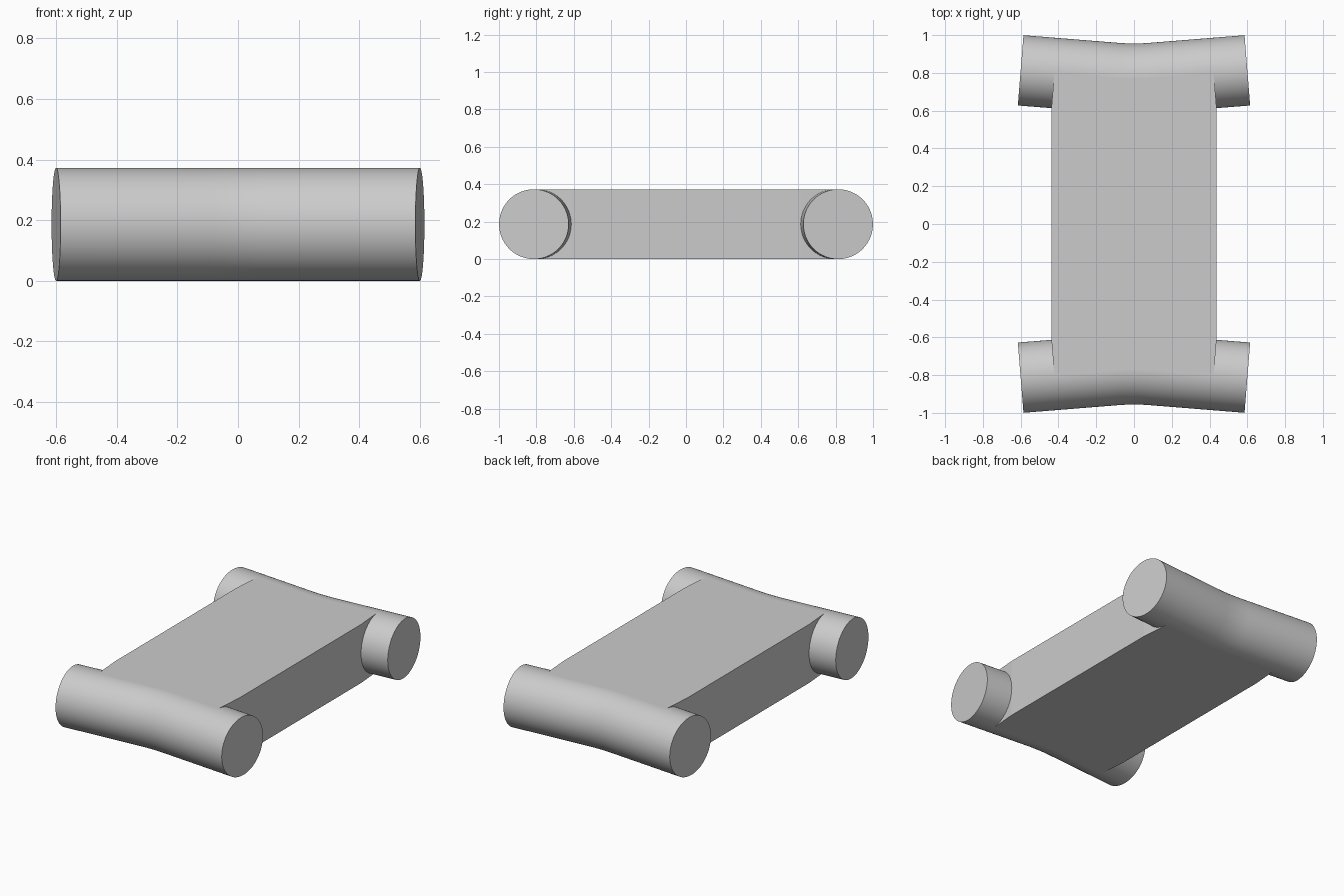
import bpy, bmesh, math

if "Cube" in bpy.data.objects:
    bpy.data.objects.remove(bpy.data.objects["Cube"], do_unlink=True)

RADIUS = 0.1865      # roll radius, half the slab thickness
HALF_LEN = 0.6       # half length of a roll
AXIS_Y = 0.8135      # height of the roll axis at its ends
BEND_X = 0.1         # half width of the curved middle
SLAB_X = 0.437       # half width of the slab
TILT = math.radians(4.6)

grey = bpy.data.materials.new("plain grey")
grey.use_nodes = True
grey.diffuse_color = (0.6, 0.6, 0.6, 1)
grey.node_tree.nodes["Principled BSDF"].inputs["Base Color"].default_value = (0.6, 0.6, 0.6, 1)


def finish(bm, name):
    bmesh.ops.recalc_face_normals(bm, faces=bm.faces)
    mesh = bpy.data.meshes.new(name)
    bm.to_mesh(mesh)
    bm.free()
    mesh.materials.append(grey)
    obj = bpy.data.objects.new(name, mesh)
    bpy.context.collection.objects.link(obj)
    bpy.ops.object.select_all(action='DESELECT')
    obj.select_set(True)
    bpy.context.view_layer.objects.active = obj
    bpy.ops.object.shade_smooth_by_angle(angle=math.radians(30))
    return obj


def axis_point(angle):
    """Point on the curved middle of the roll axis."""
    bend_r = BEND_X / math.sin(TILT)
    low = AXIS_Y - (HALF_LEN - BEND_X) * math.tan(TILT)
    return bend_r * math.sin(angle), low + bend_r * (math.cos(TILT) - math.cos(angle))


# Roll axis: straight end, gentle arc, straight end
arc = [TILT * k / 6 for k in range(-6, 7)]
path = [(-HALF_LEN, AXIS_Y, -TILT)] + [(*axis_point(a), a) for a in arc] + [(HALF_LEN, AXIS_Y, TILT)]


def roll(name, side, sides=96):
    bm = bmesh.new()
    rings = []
    for x, y, a in path:
        ring = []
        for k in range(sides):
            t = math.tau * k / sides
            out = RADIUS * math.cos(t)
            ring.append(bm.verts.new((x - out * math.sin(a), side * (y + out * math.cos(a)),
                                      RADIUS + RADIUS * math.sin(t))))
        rings.append(ring)
    for r, s in zip(rings, rings[1:]):
        for k in range(sides):
            n = (k + 1) % sides
            bm.faces.new((r[k], r[n], s[n], s[k]))
    bm.faces.new(rings[0])
    bm.faces.new(rings[-1])
    finish(bm, name)


roll("front_roll", -1)
roll("back_roll", 1)

# Slab outline: ends follow the roll axes, corners square to the rolls
inner_y = AXIS_Y - (HALF_LEN - SLAB_X) * math.tan(TILT) - RADIUS
end_x = SLAB_X - RADIUS * math.sin(TILT)
end_y = AXIS_Y - (HALF_LEN - end_x) * math.tan(TILT)
end = [(SLAB_X, inner_y), (end_x, end_y)]
end += [(x, y) for x, y, a in reversed(path[1:-1])]
end += [(-end_x, end_y), (-SLAB_X, inner_y)]
outline = end + [(-x, -y) for x, y in end]

bm = bmesh.new()
base = bm.faces.new([bm.verts.new((x, y, 0)) for x, y in outline])
top = bmesh.ops.extrude_face_region(bm, geom=[base])["geom"]
bmesh.ops.translate(bm, vec=(0, 0, 2 * RADIUS),
                    verts=[v for v in top if isinstance(v, bmesh.types.BMVert)])
if not any(all(v.co.z < 0.01 for v in f.verts) for f in bm.faces):
    bm.faces.new([e for e in bm.verts if e.co.z < 0.01])
slab = finish(bm, "centre_slab")
slab.data.shade_flat()
